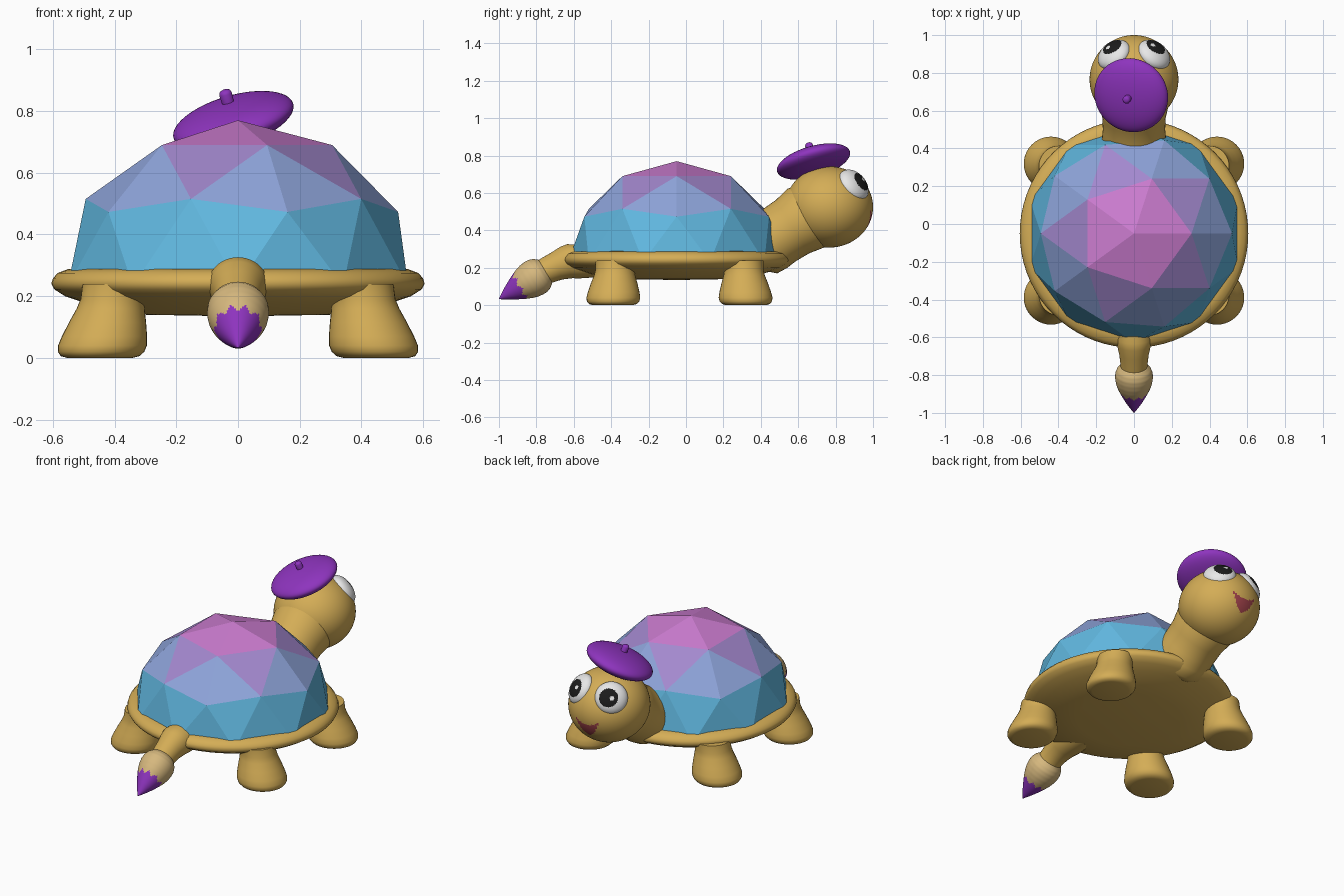
import bpy, bmesh, math
from mathutils import Vector, Matrix

cube = bpy.data.objects.get("Cube")
if cube:
    bpy.data.objects.remove(cube, do_unlink=True)


def material(name, r, g, b):
    def lin(c):
        c /= 255
        return c / 12.92 if c <= 0.04045 else ((c + 0.055) / 1.055) ** 2.4
    col = (lin(r), lin(g), lin(b), 1)
    m = bpy.data.materials.new(name)
    m.use_nodes = True
    m.diffuse_color = col
    bsdf = m.node_tree.nodes["Principled BSDF"]
    bsdf.inputs["Base Color"].default_value = col
    bsdf.inputs["Roughness"].default_value = 0.7
    return m


skin = material("tan_skin", 212, 173, 86)
sky = material("shell_sky_blue", 97, 184, 224)
peri = material("shell_periwinkle", 142, 164, 218)
lav = material("shell_lavender", 163, 136, 206)
pink = material("shell_pink", 204, 124, 208)
purple = material("purple", 142, 52, 190)
wood = material("pale_wood", 214, 184, 126)
white = material("eye_white", 236, 236, 236)
black = material("pupil_black", 28, 28, 28)
red = material("mouth_red", 160, 66, 74)


def finish(name, bm, mats, rule=None, smooth=True):
    """Turn a bmesh into an object; rule(face centre) picks the material."""
    bmesh.ops.recalc_face_normals(bm, faces=bm.faces)
    for f in bm.faces:
        f.smooth = smooth
        if rule:
            f.material_index = rule(f.calc_center_median())
    me = bpy.data.meshes.new(name)
    bm.to_mesh(me)
    bm.free()
    for m in mats:
        me.materials.append(m)
    if smooth:
        me.set_sharp_from_angle(angle=math.radians(50))
    ob = bpy.data.objects.new(name, me)
    bpy.context.collection.objects.link(ob)
    return ob


def rotation_to(axis):
    return Vector(axis).to_track_quat('Z', 'Y').to_matrix()


def sweep(name, rings, axis, mats, rule=None, segs=48):
    """Skin circular rings (centre, radius) that all face the same axis."""
    rot = rotation_to(axis)
    bm = bmesh.new()
    loops = []
    for c, r in rings:
        loops.append([bm.verts.new(Vector(c) + rot @ Vector(
            (r * math.cos(2 * math.pi * i / segs), r * math.sin(2 * math.pi * i / segs), 0)))
            for i in range(segs)])
    for a, b in zip(loops, loops[1:]):
        for i in range(segs):
            j = (i + 1) % segs
            bm.faces.new((a[i], a[j], b[j], b[i]))
    bm.faces.new(loops[0])
    bm.faces.new(loops[-1])
    return finish(name, bm, mats, rule)


def ellipsoid(name, centre, radii, axis, mats, rule=None, u=48, v=32):
    bm = bmesh.new()
    bmesh.ops.create_uvsphere(bm, u_segments=u, v_segments=v, radius=1)
    mat = (Matrix.Translation(centre) @ rotation_to(axis).to_4x4()
           @ Matrix.Diagonal((*radii, 1)))
    bmesh.ops.transform(bm, matrix=mat, verts=bm.verts)
    return finish(name, bm, mats, rule, True)


UP = (0, 0, 1)

# Faceted dome shell, coloured by height
bm = bmesh.new()
bmesh.ops.create_icosphere(bm, subdivisions=2, radius=1)
bmesh.ops.delete(bm, geom=[v for v in bm.verts if v.co.z < -0.01], context='VERTS')
bmesh.ops.transform(bm, verts=bm.verts, matrix=Matrix.Translation((0, -0.05, 0.233))
                    @ Matrix.Diagonal((0.58, 0.58, 0.537, 1)))


def shell_rule(c):
    h = (c.z - 0.233) / 0.537
    return 3 if h > 0.82 else 2 if h > 0.68 else 1 if h > 0.56 else 0


finish("shell", bm, [sky, peri, lav, pink], shell_rule, smooth=False)

# Body disc with rounded rim
profile = [(0.02, 0.135), (0.3, 0.14), (0.42, 0.155), (0.5, 0.18), (0.56, 0.2), (0.595, 0.222),
           (0.605, 0.24), (0.6, 0.257), (0.585, 0.275), (0.55, 0.288), (0.5, 0.29), (0.02, 0.29)]
sweep("body", [((0, -0.05, z), r) for r, z in profile], UP, [skin], segs=72)

# Legs, splayed outwards towards the feet
leg_profile = [(0.105, 0), (0.128, 0.006), (0.14, 0.02), (0.144, 0.04), (0.138, 0.07),
               (0.125, 0.115), (0.11, 0.16), (0.104, 0.19), (0.108, 0.24)]
for side, sx in (("left", 1), ("right", -1)):
    for end, y in (("head_end", 0.315), ("tail_end", -0.385)):
        sweep(f"{side}_{end}_leg",
              [((sx * (0.448 - 0.22 * z), y + 0.06 * (0.1 - z) * (1 if y > 0 else -1), z), r)
               for r, z in leg_profile], UP, [skin], segs=40)

# Neck
sweep("neck", [((0, 0.36, 0.285), 0.12), ((0, 0.40, 0.31), 0.165), ((0, 0.45, 0.343), 0.17),
               ((0, 0.50, 0.375), 0.165), ((0, 0.57, 0.42), 0.168), ((0, 0.64, 0.465), 0.185),
               ((0, 0.70, 0.50), 0.17)], (0, 0.85, 0.53), [skin])


# Head with a painted smile
def head_rule(c):
    q, z = (c.x / 0.075) ** 2, c.z - 0.525
    return int(c.y > 0.85 and q < 1 and -0.118 + 0.09 * q < z < -0.045 + 0.03 * q)


ellipsoid("head", (0, 0.765, 0.525), (0.235, 0.235, 0.217), UP, [skin, red], head_rule, 128, 80)

# Eyes with pupils and glints
for side, sx in (("left", 1), ("right", -1)):
    n = Vector((sx * 0.52, 0.65, 0.55)).normalized()
    centre = Vector((sx * 0.105, 0.895, 0.64))
    pupil = Vector((-sx * 0.012, 0.014, -0.004))
    glint = pupil + Vector((-0.024, 0, 0.004))

    def flat_distance(v):
        return (v - n * v.dot(n)).length

    def eye_rule(c):
        d = c - centre
        if d.dot(n) < 0:
            return 0
        if flat_distance(d - glint) < 0.013:
            return 0
        return int(flat_distance(d - pupil) < 0.054)

    ellipsoid(f"{side}_eye", centre, (0.095, 0.095, 0.055), n, [white, black], eye_rule, 64, 64)

# Tilted beret with a stalk
n = Vector((-0.27, -0.26, 0.93)).normalized()
beret = Vector((-0.015, 0.682, 0.768))
ellipsoid("beret", beret, (0.202, 0.202, 0.066), n, [purple])
sweep("beret_stalk", [(beret + n * t, r) for t, r in
                      ((0.05, 0.019), (0.095, 0.021), (0.104, 0.017), (0.108, 0.008))],
      n, [purple], segs=20)

# Tail
sweep("tail", [((0, -0.48, 0.235), 0.09), ((0, -0.60, 0.235), 0.098), ((0, -0.64, 0.228), 0.09),
               ((0, -0.69, 0.21), 0.078), ((0, -0.74, 0.188), 0.072), ((0, -0.79, 0.16), 0.07)],
      (0, -0.93, -0.36), [skin])

# Brush on the tail, with a jagged painted tip
start, tip = Vector((0, -0.745, 0.185)), Vector((0, -1.0, 0.033))
axis = (tip - start).normalized()
length = (tip - start).length
shape = [(0.0, 0.05), (0.008, 0.072), (0.03, 0.09), (0.055, 0.099), (0.08, 0.1), (0.11, 0.096),
         (0.14, 0.087), (0.17, 0.074), (0.2, 0.059), (0.23, 0.043), (0.265, 0.022), (length, 0.001)]
rings = []
for (t0, r0), (t1, r1) in zip(shape, shape[1:]):
    rings += [(start + axis * (t0 + (t1 - t0) * k / 4), r0 + (r1 - r0) * k / 4) for k in range(4)]
rings.append((tip, 0.001))


def brush_rule(c):
    d = c - start
    t = d.dot(axis)
    a = math.atan2(d.x, (d - axis * t).z)
    zigzag = abs((a * 9 / (2 * math.pi)) % 1 - 0.5) * 2
    return int(t > 0.155 + 0.025 * zigzag)


sweep("tail_brush", rings, axis, [wood, purple], brush_rule, segs=72)
